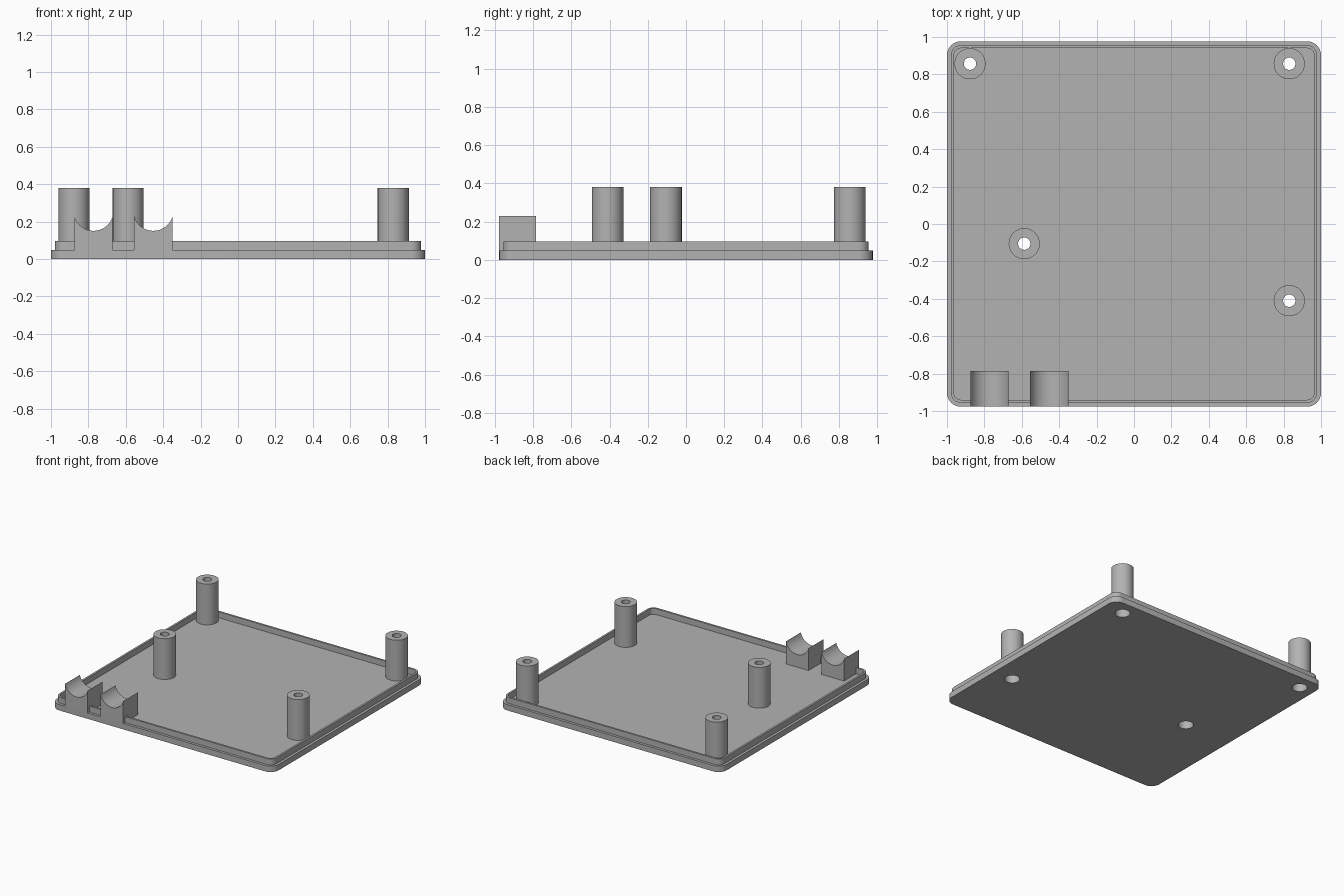
import bpy
import bmesh
from math import cos, sin, pi, radians, asin
from mathutils import Matrix, Vector

cube = bpy.data.objects.get("Cube")
if cube:
    bpy.data.objects.remove(cube)

# Single plastic colour
grey = bpy.data.materials.new("grey_plastic")
grey.use_nodes = True
colour = (0.45, 0.45, 0.45, 1)
grey.diffuse_color = colour
grey.node_tree.nodes["Principled BSDF"].inputs["Base Color"].default_value = colour

HALF_X, HALF_Y, CORNER = 1.0, 0.977, 0.075
FLOOR, RIM_TOP, POST_TOP = 0.048, 0.096, 0.38
POST_R, SCREW_R, HEAD_R, HEAD_TOP = 0.083, 0.033, 0.056, 0.25
POSTS = {
    "back_right": (-0.877, 0.857),
    "back_left": (0.83, 0.857),
    "middle_right": (-0.587, -0.105),
    "front_left": (0.83, -0.41),
}


def finish(bm, name):
    bmesh.ops.remove_doubles(bm, verts=bm.verts, dist=1e-5)
    bmesh.ops.recalc_face_normals(bm, faces=bm.faces)
    mesh = bpy.data.meshes.new(name)
    bm.to_mesh(mesh)
    bm.free()
    mesh.materials.append(grey)
    obj = bpy.data.objects.new(name, mesh)
    bpy.context.collection.objects.link(obj)
    bpy.ops.object.select_all(action="DESELECT")
    obj.select_set(True)
    bpy.context.view_layer.objects.active = obj
    bpy.ops.object.shade_smooth_by_angle(angle=radians(30))
    return obj


def circle(x, y, r, n=48):
    return [(x + r * cos(2 * pi * i / n), y + r * sin(2 * pi * i / n)) for i in range(n)]


def rounded_rect(inset, steps=8):
    r = CORNER - inset
    cx, cy = HALF_X - CORNER, HALF_Y - CORNER
    points = []
    for k, (sx, sy) in enumerate([(1, 1), (-1, 1), (-1, -1), (1, -1)]):
        for i in range(steps + 1):
            a = (k + i / steps) * pi / 2
            points.append((sx * cx + r * cos(a), sy * cy + r * sin(a)))
    return points


def extrude(name, loops, depth, matrix):
    """Fill an outline with optional holes, then extrude it along local z."""
    bm = bmesh.new()
    for loop in loops:
        vs = [bm.verts.new((x, y, 0)) for x, y in loop]
        for a, b in zip(vs, vs[1:] + vs[:1]):
            bm.edges.new((a, b))
    bmesh.ops.triangle_fill(bm, edges=bm.edges[:], use_beauty=True, normal=(0, 0, 1))
    bottom = bm.faces[:]
    copy = bmesh.ops.extrude_face_region(bm, geom=bottom, use_keep_orig=True)
    top = [g for g in copy["geom"] if isinstance(g, bmesh.types.BMVert)]
    bmesh.ops.translate(bm, verts=top, vec=(0, 0, depth))
    bm.transform(matrix)
    return finish(bm, name)


# Base plate with screw-head holes, and the raised rim stepped in from its edge
holes = [circle(x, y, HEAD_R) for x, y in POSTS.values()]
extrude("base_plate", [rounded_rect(0)] + holes, FLOOR, Matrix())
extrude("rim", [rounded_rect(0.021), rounded_rect(0.037)],
        RIM_TOP - FLOOR, Matrix.Translation((0, 0, FLOOR)))

# Hollow posts: wide bore below, narrow screw hole at the top
for place, (x, y) in POSTS.items():
    bm = bmesh.new()
    profile = [(POST_R, FLOOR), (POST_R, POST_TOP), (SCREW_R, POST_TOP),
               (SCREW_R, HEAD_TOP), (HEAD_R, HEAD_TOP), (HEAD_R, FLOOR)]
    vs = [bm.verts.new((r, 0, z)) for r, z in profile]
    es = [bm.edges.new(pair) for pair in zip(vs, vs[1:])]
    bmesh.ops.spin(bm, geom=vs + es, cent=(0, 0, 0), axis=(0, 0, 1),
                   angle=2 * pi, steps=48, use_duplicate=False)
    bmesh.ops.translate(bm, verts=bm.verts, vec=(x, y, 0))
    finish(bm, place + "_post")

# Cable cradles: blocks with a round groove along the top
WIDTH, CRADLE_TOP, GROOVE_R = 0.1025, 0.23, 0.106
half_angle = asin(WIDTH / GROOVE_R)
for side, x in (("right", -0.7725), ("left", -0.4525)):
    drop = CRADLE_TOP + GROOVE_R * cos(half_angle)
    outline = [(-WIDTH, FLOOR), (WIDTH, FLOOR)]
    for i in range(25):
        a = half_angle * (1 - i / 12)
        outline.append((GROOVE_R * sin(a), drop - GROOVE_R * cos(a)))
    place = Matrix.Translation(Vector((x, -0.785, 0))) @ Matrix.Rotation(pi / 2, 4, "X")
    extrude(side + "_cable_cradle", [outline], HALF_Y - 0.785, place)
